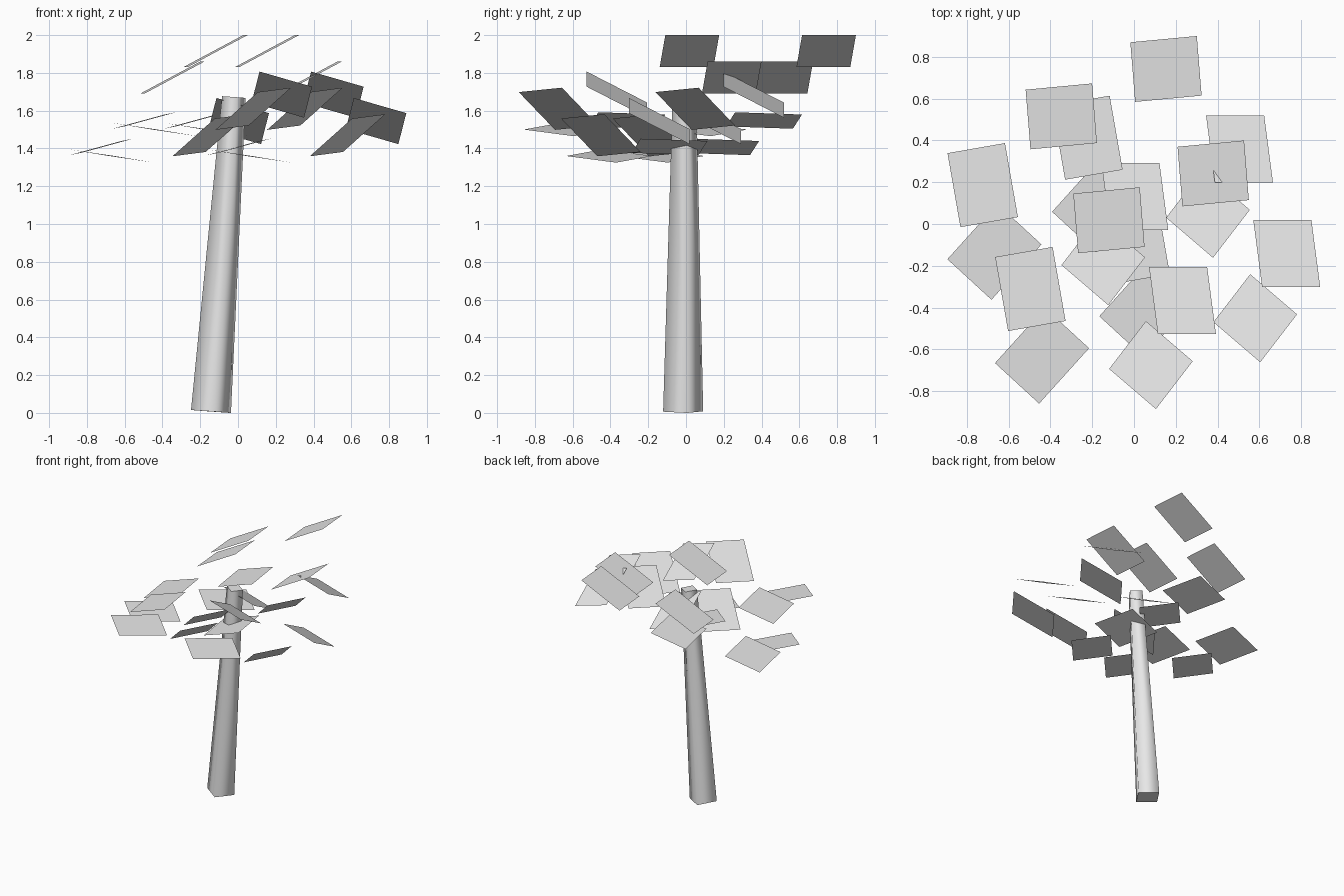
import bpy
import bmesh
from mathutils import Matrix, Vector

cube = bpy.data.objects.get("Cube")
if cube:
    bpy.data.objects.remove(cube, do_unlink=True)

# One plain grey for everything
grey = bpy.data.materials.new("plain_grey")
grey.use_nodes = True
colour = (0.8, 0.8, 0.8, 1.0)
grey.diffuse_color = colour
grey.node_tree.nodes["Principled BSDF"].inputs["Base Color"].default_value = colour


def add_object(name, bm):
    mesh = bpy.data.meshes.new(name)
    bm.to_mesh(mesh)
    bm.free()
    mesh.materials.append(grey)
    obj = bpy.data.objects.new(name, mesh)
    bpy.context.collection.objects.link(obj)
    return obj


# Trunk: leaning, tapered square post with soft sides and flat ends
def add_trunk(base, top, base_radius, top_radius, twist):
    axis = top - base
    lean = Vector((0, 0, 1)).rotation_difference(axis).to_matrix().to_4x4()
    place = Matrix.Translation((base + top) / 2) @ lean @ Matrix.Rotation(twist, 4, "Z")
    bm = bmesh.new()
    bmesh.ops.create_cone(bm, cap_ends=True, segments=4, radius1=base_radius,
                          radius2=top_radius, depth=axis.length, matrix=place)
    for face in bm.faces:
        face.smooth = abs(face.normal.z) < 0.7
    for edge in bm.edges:
        edge.smooth = all(face.smooth for face in edge.link_faces)
    add_object("trunk", bm)


add_trunk(Vector((-0.143, -0.015, 0.0075)), Vector((-0.022, -0.008, 1.672)),
          0.108, 0.064, 0.19)


# Leaf: flat single-sided rectangle spanned by two edge vectors, facing up
def add_leaf(name, centre, u, v):
    bm = bmesh.new()
    corners = [centre + (u * a + v * b) / 2
               for a, b in ((-1, -1), (1, -1), (1, 1), (-1, 1))]
    face = bm.faces.new([bm.verts.new(c) for c in corners])
    face.normal_update()
    if face.normal.z < 0:
        face.normal_flip()
    add_object(name, bm)


# Five leaves make one cluster: centre, long edge, short edge
cluster = {
    "top_leaf": ((-0.12, 0.018, 1.915), (0.318, 0.03, 0.17), (0.023, -0.285, 0)),
    "front_leaf": ((0.081, -0.675, 1.61), (0.224, -0.192, 0.2), (0.176, 0.229, 0.023)),
    "corner_leaf": ((-0.44, -0.63, 1.5), (0.239, 0.265, -0.035), (0.211, -0.194, -0.035)),
    "left_leaf": ((0.232, -0.366, 1.685), (0.042, -0.32, 0.164), (0.278, 0, -0.08)),
    "right_leaf": ((-0.496, -0.311, 1.548), (-0.062, 0.354, -0.012), (0.275, 0.048, 0.075)),
}

# The cluster repeats four times around the trunk top
offsets = [(0, 0, 0), (0.273, 0.724, 0), (-0.228, 0.497, -0.14), (0.499, 0.224, -0.14)]
for number, offset in enumerate(offsets, 1):
    for name, (centre, u, v) in cluster.items():
        add_leaf(f"{name}_{number}", Vector(centre) + Vector(offset), Vector(u), Vector(v))
